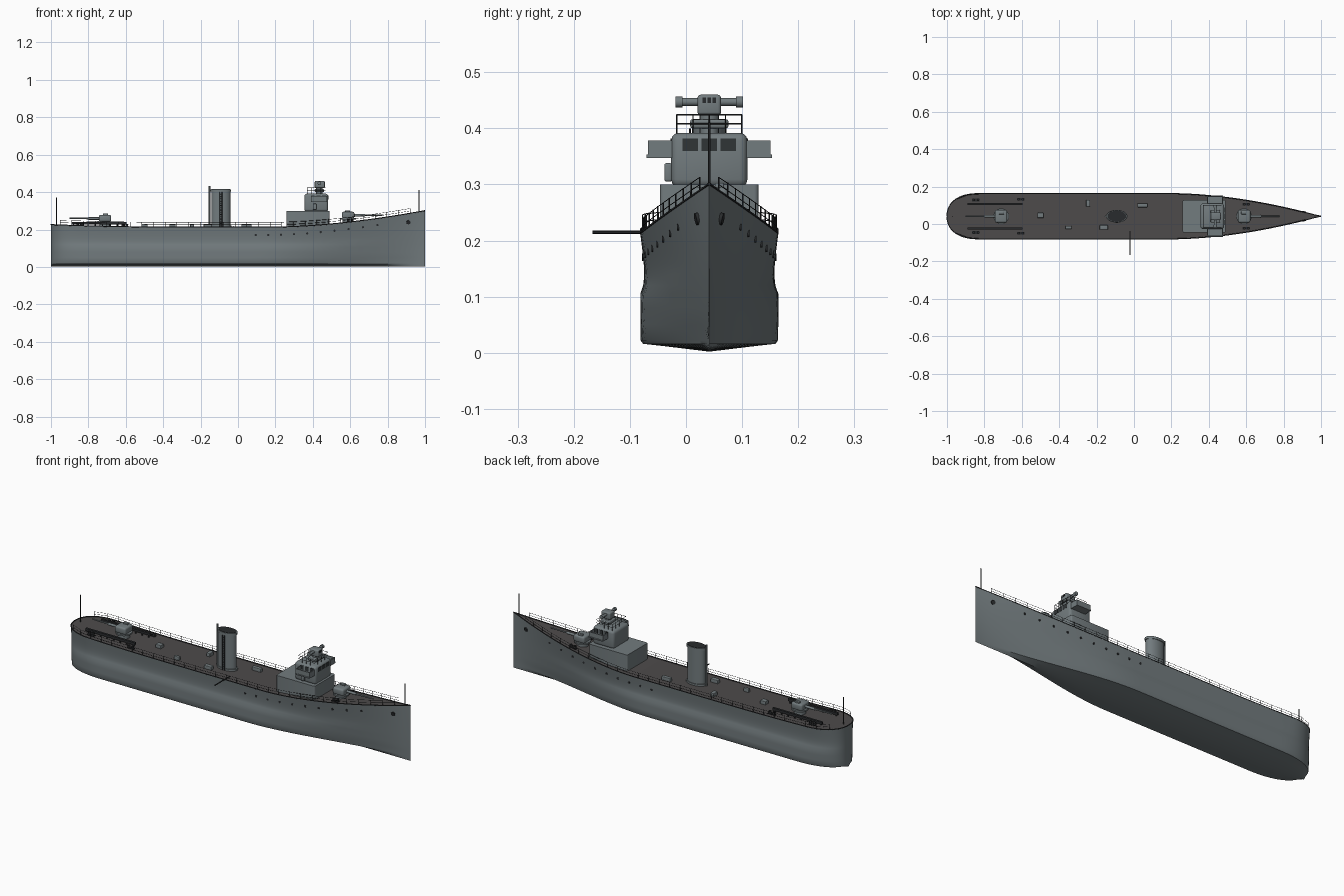
import bpy, bmesh, math
from mathutils import Vector, Matrix

if "Cube" in bpy.data.objects:
    bpy.data.objects.remove(bpy.data.objects["Cube"], do_unlink=True)

CY = 0.0415  # the ship's centreline


def material(name, rgb):
    m = bpy.data.materials.new(name)
    m.use_nodes = True
    col = (*rgb, 1)
    m.diffuse_color = col
    m.node_tree.nodes["Principled BSDF"].inputs["Base Color"].default_value = col
    return m


GREY = material("ship grey", (0.17, 0.2, 0.21))
DECK = material("deck dark grey", (0.075, 0.07, 0.07))
DARK = material("dark fittings", (0.022, 0.024, 0.026))
GLASS = material("window glass", (0.03, 0.035, 0.037))


def finish(name, bm, *mats, smooth=True):
    bmesh.ops.recalc_face_normals(bm, faces=bm.faces)
    me = bpy.data.meshes.new(name)
    bm.to_mesh(me)
    bm.free()
    ob = bpy.data.objects.new(name, me)
    bpy.context.collection.objects.link(ob)
    for m in mats:
        me.materials.append(m)
    if smooth:
        bpy.ops.object.select_all(action='DESELECT')
        ob.select_set(True)
        bpy.context.view_layer.objects.active = ob
        bpy.ops.object.shade_smooth_by_angle(angle=math.radians(35))
    return ob


def box(name, x, y, z, mat, bevel=0.0, upright=False):
    """Box from (low, high) ranges; y is measured from the centreline."""
    bm = bmesh.new()
    bmesh.ops.create_cube(bm, size=1)
    for v in bm.verts:
        v.co = Vector([(r[0] + r[1]) / 2 + c * (r[1] - r[0]) for r, c in zip((x, y, z), v.co)])
        v.co.y += CY
    if bevel:
        edges = [e for e in bm.edges
                 if not upright or abs(e.verts[0].co.z - e.verts[1].co.z) > 1e-5]
        bmesh.ops.bevel(bm, geom=edges, offset=bevel, segments=3, profile=0.5, affect='EDGES')
    return finish(name, bm, mat)


def rods(name, pairs, r, mat, sides=6, r2=None):
    """Straight round bars between pairs of points, joined as one part."""
    bm = bmesh.new()
    for a, b in pairs:
        a, b = Vector(a), Vector(b)
        d = b - a
        mid = (a + b) / 2 + Vector((0, CY, 0))
        mx = Matrix.Translation(mid) @ d.to_track_quat('Z', 'Y').to_matrix().to_4x4()
        bmesh.ops.create_cone(bm, cap_ends=True, segments=sides, radius1=r,
                              radius2=r if r2 is None else r2, depth=d.length, matrix=mx)
    return finish(name, bm, mat)


# Hull lines
def deck_z(x):
    if x < -0.4:
        return 0.212 + 0.013 * ((-0.4 - x) / 0.6) ** 2
    return 0.212 + 0.088 * (max(0, x - 0.2) / 0.8) ** 1.7


def stern_round(x, length):
    s = min(1, max(0, (x + 1) / length))
    return max(0, 1 - (1 - s) ** 2.3) ** (1 / 2.3)


def deck_w(x):
    return 0.123 * stern_round(x, 0.17) * (1 - (max(0, x - 0.2) / 0.8) ** 1.8)


def low_w(x):
    t = min(1, (1 - x) / 0.9)
    return 0.123 * stern_round(x, 0.24) * t * t * (3 - 2 * t)


def side_w(x, z):
    t = min(1, max(0, z / deck_z(x)))
    w = low_w(x) + (deck_w(x) - low_w(x)) * t
    if z > 0.115:  # side narrows above the bulge
        w -= 0.007 * math.sin(math.pi * min(1, (t - 0.5) * 2) ** 0.6) * low_w(x) / 0.123 if t > 0.5 else 0
    return max(w, 0.0006)


def half_section(x):
    lw, zd = max(low_w(x), 0.0006), deck_z(x)
    pts = [(0, 0.002), (lw * 0.6, 0.011), (lw * 0.96, 0.016), (lw * 0.995, 0.022)]
    zs = [0.05, 0.08, 0.105] + [0.12 + (zd - 0.12) * k / 6 for k in range(7)]
    return pts + [(side_w(x, z), z) for z in zs]


# Hull with deck
stations = [-1 + 0.24 * (1 - math.cos(math.pi / 2 * k / 14)) for k in range(14)]
stations += [-0.76 + 1.76 * k / 50 for k in range(51)]
bm = bmesh.new()
rows = []
for x in stations:
    half = half_section(x)
    ring = [(-w, z) for w, z in reversed(half)] + half[1:]
    rows.append([bm.verts.new((x, CY + w, z)) for w, z in ring])
for a, b in zip(rows, rows[1:]):
    for i in range(len(a) - 1):
        bm.faces.new((a[i], a[i + 1], b[i + 1], b[i]))
    bm.faces.new((a[-1], a[0], b[0], b[-1])).material_index = 1
bm.faces.new(rows[0])
bm.faces.new(rows[-1])
finish("hull", bm, GREY, DECK)

# Deck edge trim, railings, portholes and hawse holes
trim, wires, posts, ports, hawse = [], [], [], [], []
rail_x = [-0.95 + 1.87 * k / 30 for k in range(31)]
for s in (-1, 1):
    edge = [(x, s * max(0, deck_w(x) - 0.002), deck_z(x) + 0.001) for x in stations]
    trim += list(zip(edge, edge[1:]))
    foot = [Vector((x, s * (deck_w(x) - 0.004), deck_z(x))) for x in rail_x]
    for h in (0.014, 0.027):
        line = [p + Vector((0, 0, h)) for p in foot]
        wires += list(zip(line, line[1:]))
    posts += [(p, p + Vector((0, 0, 0.028))) for p in foot]
    for k in range(10):
        x = 0.095 + 0.066 * k + (0.0007 * k * k)
        z = deck_z(x) - 0.042 + 0.008 * k / 9
        w = side_w(x, z)
        ports.append(((x, s * (w - 0.004), z), (x, s * (w + 0.002), z)))
    w = side_w(0.91, 0.24)
    hawse.append(((0.91, s * (w - 0.006), 0.24), (0.912, s * (w + 0.004), 0.238)))
rods("deck_edge_trim", trim, 0.003, DARK)
rods("railing_wires", wires, 0.0009, DARK, 4)
rods("railing_posts", posts, 0.0013, DARK, 4)
rods("portholes", ports, 0.006, DARK, 12)
rods("hawse_holes", hawse, 0.011, DARK, 12)

# Flagstaffs and side boom
rods("bow_staff", [((0.968, 0, 0.28), (0.968, 0, 0.41))], 0.0025, DARK)
rods("stern_staff", [((-0.97, 0, 0.22), (-0.97, 0, 0.37))], 0.0025, DARK)
rods("side_boom", [((-0.022, -0.08, 0.215), (-0.022, -0.208, 0.215))], 0.003, DARK)

# Superstructure
box("deckhouse", (0.26, 0.49), (-0.088, 0.088), (0.2, 0.3), GREY, 0.008, True)
box("bridge", (0.355, 0.482), (-0.068, 0.068), (0.295, 0.392), GREY, 0.014)
box("bridge_wing_floor", (0.39, 0.475), (-0.112, 0.112), (0.347, 0.353), GREY)
for side, s in (("left", 1), ("right", -1)):
    for part, x, y in (("outer", (0.39, 0.475), (0.104, 0.109)), ("front", (0.47, 0.475), (0.06, 0.109)),
                       ("back", (0.39, 0.395), (0.06, 0.109))):
        box(f"{side}_wing_{part}_screen", x, sorted((s * y[0], s * y[1])), (0.352, 0.378), GREY)
    for k in range(3):
        x = 0.39 + 0.03 * k
        box(f"{side}_bridge_window", (x, x + 0.02), sorted((s * 0.066, s * 0.069)), (0.36, 0.382), GLASS)
for k in (-1, 0, 1):
    box("front_bridge_window", (0.479, 0.483), (k * 0.034 - 0.014, k * 0.034 + 0.014), (0.36, 0.382), GLASS)
box("signal_lamp", (0.4, 0.42), (-0.08, -0.066), (0.305, 0.338), GREY, 0.004)

# Rail on the bridge roof
corners = [(0.37, -0.058), (0.468, -0.058), (0.468, 0.058), (0.37, 0.058)]
bars = []
for a, b in zip(corners, corners[1:] + corners[:1]):
    for h in (0.408, 0.424):
        bars.append(((*a, h), (*b, h)))
    for k in range(4):
        p = Vector(a).lerp(Vector(b), k / 4)
        bars.append(((p.x, p.y, 0.39), (p.x, p.y, 0.424)))
rods("bridge_roof_rail", bars, 0.0011, DARK, 4)

# Director and rangefinder
rods("director_pedestal", [((0.435, 0, 0.385), (0.435, 0, 0.43))], 0.017, GREY, 20)
box("director_table", (0.41, 0.46), (-0.034, 0.034), (0.4, 0.416), GREY, 0.004)
box("director_head", (0.41, 0.464), (-0.021, 0.021), (0.423, 0.46), GREY, 0.006)
rods("rangefinder_tube", [((0.435, -0.055, 0.447), (0.435, 0.055, 0.447))], 0.007, GREY, 16)
rods("rangefinder_ends", [((0.435, s * 0.048, 0.447), (0.435, s * 0.06, 0.447)) for s in (-1, 1)], 0.01, GREY, 16)
for k in (-1, 0, 1):
    box("director_slit", (0.461, 0.466), (k * 0.009 - 0.003, k * 0.009 + 0.003), (0.445, 0.455), DARK)


# Funnel: oval casing with rim and dark mouth
def oval(name, z, r, mat):
    ob = rods(name, [((0, 0, z[0]), (0, 0, z[1]))], r, mat, 32)
    for v in ob.data.vertices:
        v.co.x -= 0.092
        v.co.y = CY + (v.co.y - CY) * 0.6


oval("funnel", (0.2, 0.408), 0.051, GREY)
oval("funnel_rim", (0.402, 0.415), 0.055, GREY)
oval("funnel_mouth", (0.413, 0.4165), 0.05, DARK)
oval("funnel_base", (0.205, 0.222), 0.057, GREY)
rods("steam_pipe", [((-0.152, 0, 0.21), (-0.152, 0, 0.433))], 0.005, GREY, 10)
ladder = [((-0.092 + s * 0.006, -0.034, 0.21), (-0.092 + s * 0.006, -0.034, 0.4)) for s in (-1, 1)]
ladder += [((-0.098, -0.034, 0.22 + k * 0.012), (-0.086, -0.034, 0.22 + k * 0.012)) for k in range(15)]
rods("funnel_ladder", ladder, 0.0018, DARK, 4)


# Deck guns, d is the firing direction along x
def gun(name, x, d, z):
    span = lambda a, b: sorted((x + d * a, x + d * b))
    rods(name + "_platform", [((x, 0, z - 0.02), (x, 0, z + 0.014))], 0.03, GREY, 24)
    rods(name + "_ring", [((x, 0, z + 0.014), (x, 0, z + 0.022))], 0.042, GREY, 24)
    box(name + "_shield", span(-0.032, 0.034), (-0.034, 0.034), (z + 0.02, z + 0.056), GREY, 0.009)
    box(name + "_sight_hood", span(-0.015, 0.012), (0.01, 0.026), (z + 0.053, z + 0.064), GREY, 0.003)
    rods(name + "_sleeve", [((x + d * 0.03, 0, z + 0.037), (x + d * 0.09, 0, z + 0.037))], 0.007, GREY, 12)
    rods(name + "_barrel", [((x + d * 0.08, 0, z + 0.037), (x + d * 0.19, 0, z + 0.038))], 0.0045, GREY, 12, 0.0032)


gun("forward_gun", 0.588, 1, 0.239)
gun("aft_gun", -0.71, -1, 0.222)

# Stern racks and mooring bollards
for s in (-1, 1):
    y = s * 0.066
    box("stern_rack", (-0.89, -0.595), (y - 0.006, y + 0.006), (0.226, 0.239), DARK)
    rods("rack_legs", [((-0.88 + k * 0.039, y, 0.21), (-0.88 + k * 0.039, y, 0.228)) for k in range(8)], 0.004, DARK)
    for x, y in ((-0.845, 0.087), (-0.605, 0.09), (0.6, 0.064)):
        z = deck_z(x)
        box("bollard_base", (x - 0.02, x + 0.02), (s * y - 0.007, s * y + 0.007), (z - 0.003, z + 0.004), DARK)
        rods("bollard_posts", [((x + k, s * y, z), (x + k, s * y, z + 0.017)) for k in (-0.011, 0.011)], 0.007, DARK, 12)

# Deck lockers and hatches
for x, y, lx, ly in ((-0.5, 0.005, 0.016, 0.014), (-0.245, 0.07, 0.011, 0.018), (0.045, 0.058, 0.027, 0.01),
                     (-0.162, -0.06, 0.022, 0.012), (-0.35, -0.06, 0.016, 0.008)):
    box("deck_locker", (x - lx, x + lx), (y - ly, y + ly), (0.205, 0.23), GREY, 0.003)
